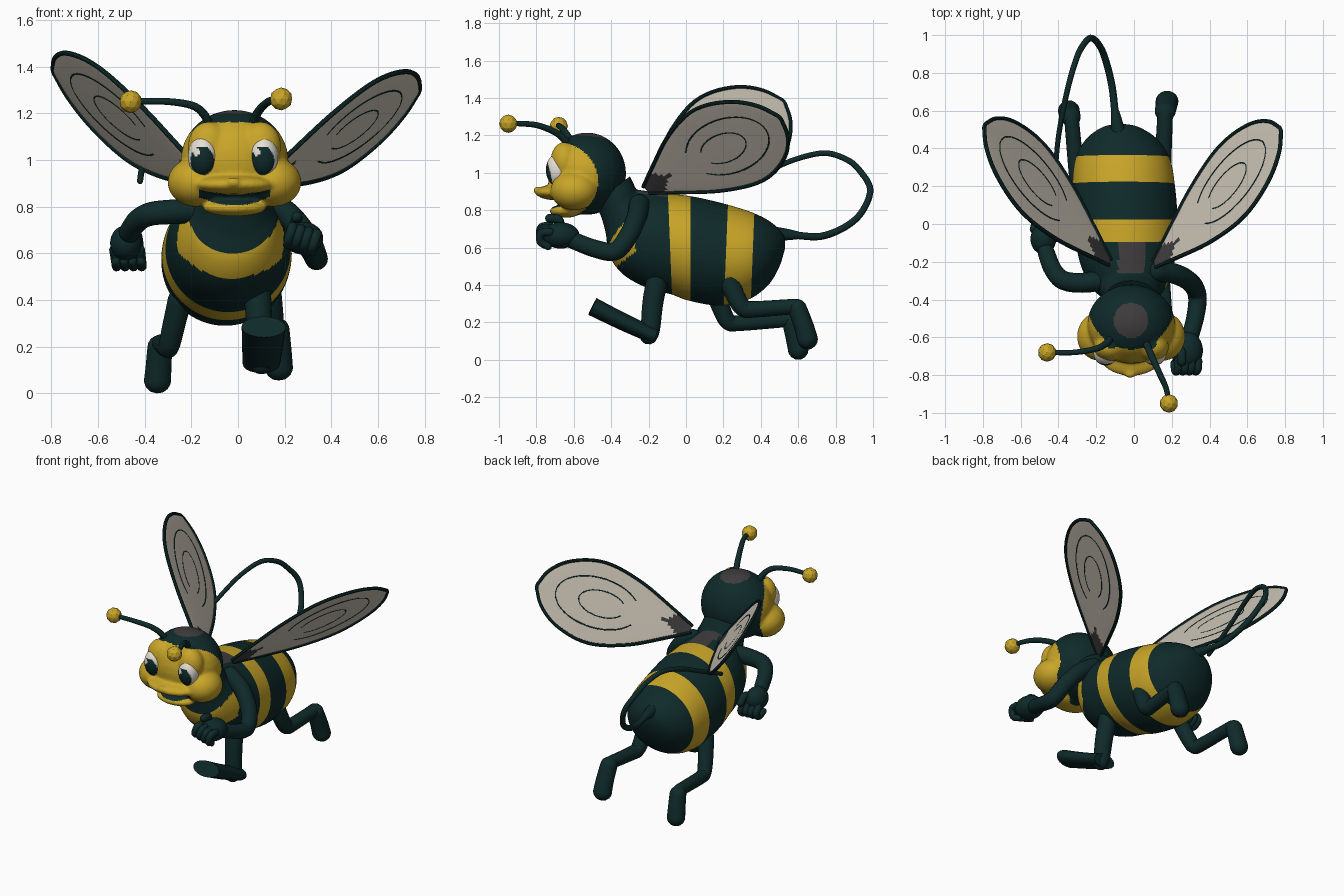
import bpy, bmesh, math
from mathutils import Vector, Matrix

if "Cube" in bpy.data.objects:
    bpy.data.objects.remove(bpy.data.objects["Cube"])

V = Vector


def material(name, rgb):
    m = bpy.data.materials.new(name)
    m.diffuse_color = (*rgb, 1)
    m.use_nodes = True
    m.node_tree.nodes["Principled BSDF"].inputs["Base Color"].default_value = m.diffuse_color
    return m


DARK = material("dark green black", (0.0048, 0.023, 0.023))
YELLOW = material("honey yellow", (0.58, 0.376, 0.021))
GREY = material("charcoal grey", (0.048, 0.044, 0.046))
WING = material("pale wing beige", (0.58, 0.53, 0.45))
WHITE = material("eye white", (0.78, 0.73, 0.66))


def spline(pts, n):
    """Smooth curve through tuples of any length, n steps per span."""
    out = []
    for i in range(len(pts) - 1):
        a, b, c, d = (pts[max(0, min(len(pts) - 1, i + k))] for k in (-1, 0, 1, 2))
        for j in range(n):
            t = j / n
            out.append(tuple(0.5 * (2*q + (r-p)*t + (2*p-5*q+4*r-s)*t*t + (3*q-p-3*r+s)*t**3)
                             for p, q, r, s in zip(a, b, c, d)))
    return out + [tuple(pts[-1])]


def loft(bm, rings):
    rows = [[bm.verts.new(p) for p in ring] for ring in rings]
    n = len(rows[0])
    for a, b in zip(rows, rows[1:]):
        for i in range(n):
            bm.faces.new((a[i], a[(i+1) % n], b[(i+1) % n], b[i]))
    bm.faces.new(rows[0][::-1])
    bm.faces.new(rows[-1])


def tube(bm, pts, r0, r1=None, n=6, sides=16, wide=1.0, rounded=True):
    """Tapering tube along a smooth path, with optional rounded ends."""
    r1 = r0 if r1 is None else r1
    path = [V(p) for p in spline(pts, n)]
    last = len(path) - 1
    tang = [(path[min(i+1, last)] - path[max(i-1, 0)]).normalized() for i in range(last + 1)]
    rad = [r0 + (r1 - r0) * i / last for i in range(last + 1)]
    steps = list(zip(path, tang, rad))
    if rounded:
        arc = [math.radians(a) for a in (85, 60, 35, 15)]
        head = [(path[0] - tang[0]*r0*math.sin(a), tang[0], r0*math.cos(a)) for a in arc]
        tail = [(path[-1] + tang[-1]*r1*math.sin(a), tang[-1], r1*math.cos(a)) for a in arc[::-1]]
        steps = head + steps + tail
    normal = V((1, 0, 0)) if abs(tang[0].x) < 0.9 else V((0, 0, 1))
    rings = []
    for p, t, r in steps:
        normal = (normal - t * normal.dot(t)).normalized()
        side = t.cross(normal)
        rings.append([p + r * (wide * normal * math.cos(a) + side * math.sin(a))
                      for a in (2 * math.pi * k / sides for k in range(sides))])
    loft(bm, rings)


def blob(bm, c, r, seg=32):
    bmesh.ops.create_uvsphere(bm, u_segments=seg, v_segments=seg // 2, radius=1,
                              matrix=Matrix.Translation(c) @ Matrix.Diagonal((*r, 1)))


def finish(bm, name, mats, rule=None, angle=40):
    bmesh.ops.recalc_face_normals(bm, faces=bm.faces[:])
    if rule:
        for f in bm.faces:
            f.material_index = rule(f.calc_center_median())
    me = bpy.data.meshes.new(name)
    bm.to_mesh(me)
    bm.free()
    for m in mats:
        me.materials.append(m)
    ob = bpy.data.objects.new(name, me)
    bpy.context.collection.objects.link(ob)
    if angle:
        bpy.ops.object.select_all(action='DESELECT')
        ob.select_set(True)
        bpy.context.view_layer.objects.active = ob
        bpy.ops.object.shade_smooth_by_angle(angle=math.radians(angle))
    return ob


# Body: cross-sections given as top y,z / bottom y,z / half width / centre x
sections = [
    (.53, .61, .528, .59, .012, -.07), (.52, .67, .50, .50, .10, -.07), (.455, .735, .44, .40, .19, -.065),
    (.36, .785, .33, .32, .25, -.06), (.22, .83, .18, .29, .272, -.055), (.05, .87, .02, .315, .278, -.048),
    (-.10, .89, -.08, .35, .268, -.042), (-.19, .90, -.22, .39, .25, -.036), (-.23, .905, -.34, .46, .222, -.03),
    (-.26, .91, -.41, .56, .19, -.025), (-.27, .92, -.43, .68, .165, -.02), (-.28, .94, -.46, .78, .15, -.015),
    (-.30, .98, -.50, .83, .14, -.015)]
bm = bmesh.new()
rings = []
for ty, tz, by, bz, rx, cx in spline(sections, 9):
    top, bot = V((cx, ty, tz)), V((cx, by, bz))
    rings.append([(top + bot)/2 + (top - bot)/2*math.sin(a) + V((rx*math.cos(a), 0, 0))
                  for a in (2*math.pi*k/80 for k in range(80))])
loft(bm, rings)
# Stripe edges are cut as slightly leaning planes: y at z=0.6, lean
edges = [(-.085, -.04), (.025, 0), (.215, .04), (.358, .04)]
for y0, k in edges:
    bmesh.ops.bisect_plane(bm, geom=bm.verts[:] + bm.edges[:] + bm.faces[:], dist=1e-5,
                           plane_co=(0, y0, .6), plane_no=V((0, 1, -k)).normalized())


def body_rule(c):
    past = sum(c.y > y0 + k*(c.z - .6) for y0, k in edges)
    if past in (1, 3):
        return 1
    if c.y < -.27 and c.z < .78 and .2 < math.hypot(c.x + .02, c.z - .8) < .305:
        return 1                                   # chest band
    if abs(c.x + .015) < .07 and -.26 < c.y < -.08 and c.z > .86:
        return 2                                   # back patch
    return 0


finish(bm, "striped_body", [DARK, YELLOW, GREY], body_rule)

# Head: blended ellipsoids for skull, cheeks, muzzle and jaw
bm = bmesh.new()
X = -.015
blob(bm, (X, -.53, .995), (.232, .21, .22))
for s in (-1, 1):
    blob(bm, (X + s*.165, -.595, .905), (.122, .13, .105))
    blob(bm, (X + s*.11, -.65, 1.06), (.09, .075, .105))
blob(bm, (X, -.695, .895), (.17, .11, .042))
blob(bm, (X, -.645, .795), (.135, .085, .036))
blob(bm, (X - .005, -.795, .905), (.03, .022, .022))
raw = finish(bm, "head_source", [DARK], angle=0)
rm = raw.modifiers.new("blend", 'REMESH')
rm.mode, rm.voxel_size = 'VOXEL', .0095
sm = raw.modifiers.new("soften", 'SMOOTH')
sm.factor, sm.iterations = .5, 7
bm = bmesh.new()
bm.from_object(raw, bpy.context.evaluated_depsgraph_get())
bpy.data.objects.remove(raw)


def head_rule(c):
    x = c.x - X
    if c.y < -.6 and abs(x) < .15 and .806 + 1.6*x*x < c.z < .852 + 1.0*x*x:
        return 0                                   # open mouth
    if ((min(0, -.70 - c.y) / .23)**2 + ((c.z - .955) / .21)**2) < 1:
        return 1                                   # face
    return 2 if math.hypot(x, c.y + .51) < .092 and c.z > 1.1 else 0


finish(bm, "head", [DARK, YELLOW, GREY], head_rule, 60)

# Eyes with pupil and glint
for side, ex in (("left", -.15), ("right", .108)):
    bm = bmesh.new()
    blob(bm, (ex, -.683, 1.015), (.064, .066, .088), 64)

    def eye_rule(c, ex=ex):
        if c.y > -.68 or math.hypot((c.x - ex + .028)/.014, (c.z - 1.035)/.017) < 1:
            return 0
        return 1 if math.hypot((c.x - ex + .003)/.05, (c.z - .998)/.062) < 1 else 0
    finish(bm, side + "_eye", [WHITE, DARK], eye_rule)

# Antennae with faceted yellow balls
feelers = {
    "left": [(-.12, -.6, 1.14), (-.145, -.63, 1.195), (-.2, -.66, 1.235), (-.32, -.68, 1.252), (-.46, -.68, 1.25)],
    "right": [(.06, -.62, 1.14), (.085, -.68, 1.205), (.13, -.78, 1.25), (.17, -.87, 1.262), (.185, -.95, 1.262)]}
for side, pts in feelers.items():
    bm = bmesh.new()
    tube(bm, pts, .02, .013)
    finish(bm, side + "_antenna", [DARK])
    bm = bmesh.new()
    bmesh.ops.create_icosphere(bm, subdivisions=2, radius=.049, matrix=Matrix.Translation(pts[-1]))
    finish(bm, side + "_antenna_ball", [YELLOW], angle=0)

# Wings: thin teardrop blade, dark rim and veins
outline = spline([(0, .025), (.15, .105), (.35, .205), (.55, .265), (.7, .262), (.85, .205), (.95, .115), (1, .012)], 8)


def wing(side, base, tip, across):
    base, u, v = V(base), V(tip) - V(base), V(across).normalized()
    n = u.cross(v).normalized()
    bm = bmesh.new()
    loft(bm, [[base + u*t + v*w*math.cos(a) + n*.005*math.sin(a)
               for a in (2*math.pi*k/32 for k in range(32))] for t, w in outline])

    def rule(c):
        d = c - base
        t = d.dot(u) / u.length_squared
        return 1 if t < .07 + .12*max(0, 1 - abs(d.dot(v))/.08) else 0
    finish(bm, side + "_wing", [WING, GREY], rule)
    bm = bmesh.new()
    loop = [(t, w) for t, w in outline[::2]] + [(t, -w) for t, w in outline[::-2]]
    tube(bm, [tuple(base + u*t + v*w) for t, w in loop], .011, n=2, sides=8)
    for tc, rt, rw, r in ((.61, .27, .165, .0065), (.58, .15, .085, .0065)):
        arc = [math.radians(a) for a in range(-150, 151, 15)]
        tube(bm, [tuple(base + u*(tc + rt*math.cos(a)) + v*rw*math.sin(a)) for a in arc], r, n=2, sides=6)
    finish(bm, side + "_wing_rim_and_veins", [DARK])


wing("right", (.11, -.21, .91), (.775, .50, 1.295), (.13, -.37, .375))
wing("left", (-.13, -.2, .91), (-.79, .52, 1.38), (-.12, -.35, .39))


# Arms with fists
def arm(side, pts, palm, size, fwd, across):
    bm = bmesh.new()
    tube(bm, pts, .056, .045)
    palm, fwd, across = V(palm), V(fwd).normalized(), V(across).normalized()
    curl = fwd.cross(across)
    curl = curl if curl.z < 0 else -curl
    blob(bm, palm, size)
    for k in (-1.5, -.5, .5, 1.5):
        p = palm + fwd*.06 + across*k*.036 - curl*.025
        tube(bm, [tuple(p), tuple(p + fwd*.045 + curl*.01), tuple(p + fwd*.045 + curl*.06),
                  tuple(p + curl*.08)], .023, .02, n=4, sides=10)
    q = palm + across*.05 - curl*.02
    tube(bm, [tuple(q), tuple(q - curl*.05 + fwd*.02), tuple(q - curl*.05 + fwd*.07)], .024, n=4, sides=10)
    finish(bm, side + "_arm", [DARK])


arm("right", [(.12, -.25, .83), (.22, -.265, .76), (.30, -.31, .66), (.335, -.38, .58), (.325, -.49, .595), (.29, -.62, .645)],
    (.28, -.67, .665), (.085, .10, .07), (0, -1, .15), (-1, 0, .3))
arm("left", [(-.1, -.28, .79), (-.25, -.31, .78), (-.37, -.30, .77), (-.43, -.24, .74), (-.465, -.15, .69)],
    (-.48, -.08, .645), (.068, .08, .075), (.1, .6, -.7), (1, .1, 0))

# Three legs: path, then foot path with radii and width
legs = {
    "right_front": ([(.08, -.14, .48), (.09, -.175, .32), (.10, -.19, .17), (.10, -.20, .13)], .052,
                    [(.10, -.165, .125), (.105, -.33, .20), (.11, -.50, .285)], .042, .05, 1.9, False),
    "right_rear": ([(.13, .21, .47), (.145, .27, .33), (.15, .31, .275), (.155, .37, .27), (.165, .58, .285)], .045,
                   [(.165, .595, .275), (.172, .63, .18), (.175, .65, .11)], .05, .055, 1.1, True),
    "left_rear": ([(-.25, .14, .40), (-.28, .19, .27), (-.295, .225, .205), (-.305, .28, .195), (-.33, .55, .215)], .043,
                  [(-.335, .565, .20), (-.34, .585, .12), (-.345, .60, .055)], .05, .055, 1.05, True)}
for name, (path, r, foot, f0, f1, wide, rounded) in legs.items():
    bm = bmesh.new()
    tube(bm, path, r + .008, r - .004)
    tube(bm, foot, f0, f1, wide=wide, sides=20, rounded=rounded)
    finish(bm, name + "_leg", [DARK])

# Looping sting: thick root, then a long thin cord
bm = bmesh.new()
tube(bm, [(-.08, .46, .67), (-.09, .53, .67), (-.10, .60, .665)], .045, .02)
tube(bm, [(-.10, .58, .667), (-.115, .72, .66), (-.145, .85, .71), (-.18, .94, .79), (-.23, .985, .91), (-.28, .93, 1.01),
          (-.31, .86, 1.07), (-.345, .74, 1.105), (-.38, .58, 1.07), (-.405, .42, 1.0), (-.42, .22, .91)], .02, .013)
finish(bm, "looping_sting", [DARK])
